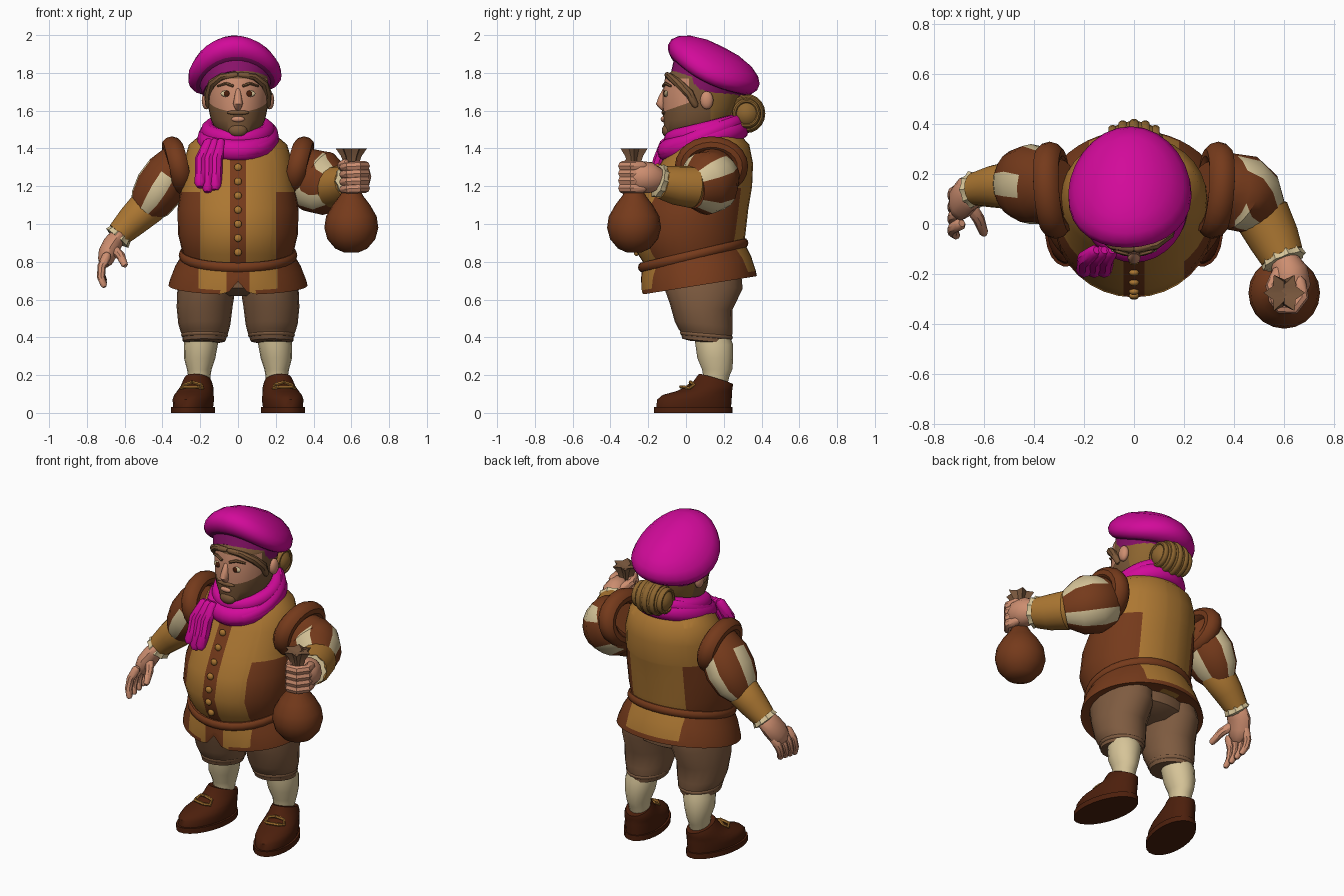
import bpy, bmesh
from math import sin, cos, pi, radians, sqrt
from mathutils import Vector, Matrix

cube = bpy.data.objects.get("Cube")
if cube:
    bpy.data.objects.remove(cube)


def material(name, *rgb):
    m = bpy.data.materials.new(name)
    m.use_nodes = True
    col = [(c / 255 / 12.92) if c < 11 else ((c / 255 + .055) / 1.055) ** 2.4 for c in rgb] + [1]
    m.diffuse_color = col
    m.node_tree.nodes["Principled BSDF"].inputs["Base Color"].default_value = col
    return m


MUSTARD = material("mustard cloth", 172, 119, 50)
BROWN = material("brown cloth", 117, 58, 27)
PINK = material("magenta wool", 210, 10, 154)
DARK_PINK = material("dark magenta band", 140, 18, 108)
SKIN = material("skin", 205, 142, 112)
STUBBLE = material("stubble", 122, 87, 56)
BREECH = material("breeches cloth", 126, 91, 64)
CREAM = material("cream linen", 214, 196, 152)
LEATHER = material("dark leather", 76, 31, 12)
HAIR = material("hair", 142, 102, 48)
made = []


def finish(name, bm, mats, rule=None, cuts=()):
    for co, no in cuts:
        bmesh.ops.bisect_plane(bm, geom=bm.verts[:] + bm.edges[:] + bm.faces[:],
                               plane_co=co, plane_no=no)
    bmesh.ops.recalc_face_normals(bm, faces=bm.faces[:])
    if rule:
        for f in bm.faces:
            f.material_index = rule(f.calc_center_median())
    me = bpy.data.meshes.new(name)
    bm.to_mesh(me)
    bm.free()
    for m in mats if isinstance(mats, tuple) else (mats,):
        me.materials.append(m)
    ob = bpy.data.objects.new(name, me)
    bpy.context.collection.objects.link(ob)
    made.append(ob)
    return ob


def skin_rings(name, rings, mats, rule=None, cuts=(), closed=False, stripe=None):
    bm = bmesh.new()
    vs = [[bm.verts.new(p) for p in r] for r in rings]
    n = len(vs[0])
    for i in range(len(vs) - (not closed)):
        a, b = vs[i], vs[(i + 1) % len(vs)]
        for j in range(n):
            f = bm.faces.new((a[j], a[(j + 1) % n], b[(j + 1) % n], b[j]))
            if stripe:
                f.material_index = stripe(i, j)
    if not closed:
        bm.faces.new(vs[0])
        bm.faces.new(vs[-1])
    return finish(name, bm, mats, rule, cuts)


def oval(z, front, back, rx, cx=0, tilt=0, n=32):
    cy, ry = (front + back) / 2, (back - front) / 2
    return [Vector((cx + rx * sin(a), cy - ry * cos(a), z - tilt * ry * cos(a)))
            for a in (2 * pi * k / n for k in range(n))]


def tube(name, pts, mat, ref=(0, 0, 1), flat=1, n=10, closed=False, tip=False, ruffle=0, stripe=None):
    P = [Vector(p[:3]) for p in pts]
    R = [p[3] for p in pts]
    if tip:  # rounded ends
        d0, d1 = (P[0] - P[1]).normalized(), (P[-1] - P[-2]).normalized()
        P = [P[0] + d0 * R[0] * .7] + P + [P[-1] + d1 * R[-1] * .7]
        R = [R[0] * .55] + R + [R[-1] * .55]
    rings, m = [], len(P)
    for i in range(m):
        t = (P[(i + 1) % m] - P[i - 1]) if closed else (P[min(i + 1, m - 1)] - P[max(i - 1, 0)])
        t.normalize()
        side = t.cross(Vector(ref)).normalized()
        up = side.cross(t)
        rings.append([P[i] + (side * cos(2 * pi * j / n) + up * flat * sin(2 * pi * j / n))
                      * R[i] * (1 + ruffle * (-1) ** j) for j in range(n)])
    return skin_rings(name, rings, mat, closed=closed, stripe=stripe)


def hoop(name, ring, r, mat, flat=1, ref=(0, 0, 1)):
    return tube(name, [(*p, r) for p in ring], mat, ref=ref, flat=flat, closed=True)


def ball(name, loc, scale, mat):
    bm = bmesh.new()
    bmesh.ops.create_uvsphere(bm, u_segments=16, v_segments=10, radius=1,
                              matrix=Matrix.Translation(loc) @ Matrix.Diagonal((*scale, 1)))
    return finish(name, bm, mat)


# Doublet: mustard panels over brown sides, with a brown button strip
TORSO = [(.74, -.19, .26, .25), (.84, -.255, .3, .292), (.95, -.293, .315, .318),
         (1.08, -.265, .33, .32), (1.2, -.205, .35, .3), (1.32, -.135, .355, .29),
         (1.42, -.075, .335, .26), (1.48, -.02, .28, .19), (1.52, .0, .22, .12)]


def doublet_colour(c):
    x = abs(c.x)
    if c.y < .05:
        return 1 if x < .042 or (x > .2 and c.z < 1.17) else 0
    return 1 if x > .18 and c.z < 1.19 else 0


def x_cuts(*xs):
    return [((s * x, 0, 0), (1, 0, 0)) for x in xs for s in (1, -1)]


skin_rings("doublet", [oval(*r) for r in TORSO], (MUSTARD, BROWN), doublet_colour,
           x_cuts(.042, .18, .2) + [((0, 0, z), (0, 0, 1)) for z in (1.17, 1.19)])
for k in range(7):
    z = .85 + .075 * k
    lo, hi = next((a, b) for a, b in zip(TORSO, TORSO[1:]) if a[0] <= z < b[0])
    y = lo[1] + (hi[1] - lo[1]) * (z - lo[0]) / (hi[0] - lo[0])
    ball("button", (0, y - .004, z), (.02, .014, .02), MUSTARD)

# Peplum with hem, front notch and belt
rings = [oval(.835, -.232, .31, .295, tilt=.23, n=48), oval(.77, -.238, .345, .335, tilt=.2, n=48),
         oval(.70, -.238, .37, .362, tilt=.17, n=48), oval(.675, -.236, .375, .368, tilt=.16, n=48),
         oval(.685, -.2, .33, .33, tilt=.16, n=48)]
for r in rings[2:]:
    for p in r:
        if p.y < 0 and abs(p.x) < .06:
            p.z += .07 * (1 - abs(p.x) / .06)


def peplum_colour(c):
    x, hem = abs(c.x), c.z - .165 * (c.y - .06) < .69
    return 0 if not hem and (.06 < x < .21 if c.y < .05 else x < .18) else 1


skin_rings("peplum", rings, (MUSTARD, BROWN), peplum_colour, x_cuts(.06, .18, .21))
hoop("belt", oval(.835, -.236, .312, .296, tilt=.235), .018, BROWN, flat=1.4)

# Breeches, stockings and shoes
skin_rings("breeches_seat", [oval(.62, -.03, .22, .12), oval(.66, -.12, .29, .27), oval(.8, -.14, .3, .28)], BREECH)
for s, side in ((1, "left"), (-1, "right")):
    leg = [(.372, .02, .22, .085, .19), (.38, -.02, .238, .113, .18), (.415, -.028, .243, .12, .175),
           (.43, -.04, .245, .127, .177), (.47, -.06, .246, .138, .178), (.56, -.085, .245, .148, .177),
           (.68, -.13, .3, .155, .165), (.78, -.12, .29, .14, .15)]
    skin_rings(side + "_breeches_leg", [oval(z, f, b, rx, s * cx, tilt=-.1, n=20) for z, f, b, rx, cx in leg], BREECH)
    hoop(side + "_knee_band", oval(.412, -.018, .234, .11, s * .177, tilt=-.1, n=20), .014, BREECH)
    sock = [(.12, .1, .21, .05, .203), (.2, .09, .232, .06, .205), (.23, .085, .245, .065, .205),
            (.29, .06, .25, .083, .203), (.36, .05, .25, .09, .197), (.44, .04, .22, .085, .19)]
    skin_rings(side + "_stocking", [oval(z, f, b, rx, s * cx, n=16) for z, f, b, rx, cx in sock], CREAM)
    shoe = [oval(z, f, b, rx, tilt=t, n=24) for z, f, b, rx, t in
            ((.03, -.2, .205, .1, 0), (.07, -.195, .208, .105, 0), (.095, -.165, .21, .1, 0),
             (.115, -.09, .21, .094, 0), (.14, -.01, .212, .085, -.1), (.168, .02, .214, .075, -.25), (.18, .032, .214, .068, -.3))]
    sole = [oval(z, -.212, .212, .112, n=24) for z in (0, .032)]
    parts = [skin_rings(side + "_shoe", shoe, LEATHER), skin_rings(side + "_sole", sole, LEATHER)]
    for k in (1, -1):
        parts.append(tube(side + "_lace", [(0, -.06, .138, .009), (k * .035, -.06, .138, .009), (k * .058, -.03, .13, .009),
                                           (k * .045, -.005, .15, .009), (0, -.015, .163, .009)], MUSTARD, n=6))
    for ob in parts:
        ob.location = (s * .238, .038, 0)
        ob.rotation_euler.z = s * radians(12)

    # Rolled shoulder wing
    wing = [Vector((s * (.325 + .025 * sin(a) + .012 * cos(a)), .135 + .15 * cos(a), 1.305 + .115 * sin(a)))
            for a in (2 * pi * k / 24 for k in range(24))]
    hoop(side + "_shoulder_wing", wing, .044, BROWN, flat=1.2, ref=(1, 0, 0))


def slashed(phase):
    return lambda i, j: 1 if (j + phase) % 5 < 2 and i > 0 else 0


# Right arm, hanging out to the side
Y = (0, 1, 0)
tube("right_sleeve", [(-.31, .14, 1.34, .1), (-.365, .15, 1.27, .125), (-.415, .16, 1.19, .133), (-.465, .16, 1.11, .115),
                      (-.5, .155, 1.06, .08)], (BROWN, CREAM), ref=Y, flat=1.2, n=20, stripe=slashed(1))
tube("right_forearm", [(-.45, .155, 1.115, .09), (-.47, .155, 1.1, .1), (-.56, .15, 1.015, .085), (-.63, .14, .945, .068)],
     MUSTARD, ref=Y, n=16)
tube("right_cuff", [(-.615, .14, .955, .06), (-.64, .137, .925, .074), (-.645, .136, .92, .05)], CREAM, ref=Y, n=20, ruffle=.06)
tube("right_palm", [(-.63, .135, .94, .045), (-.665, .12, .895, .05), (-.69, .09, .845, .05), (-.7, .07, .81, .042)],
     SKIN, ref=Y, flat=1.5, tip=True, n=12)
for k in range(4):
    y = .14 - .047 * k
    tube("right_finger", [(-.695, y, .83, .025), (-.722, y - .015, .775, .023), (-.725, y - .03, .735 - .006 * k, .021),
                          (-.71, y - .045, .70 - .008 * k, .017)], SKIN, ref=Y, n=8, tip=True)
tube("right_thumb", [(-.66, .08, .87, .026), (-.62, .02, .83, .024), (-.6, -.035, .785, .018)], SKIN, n=8, tip=True)

# Left arm, raised in front
tube("left_sleeve", [(.31, .14, 1.31, .11), (.365, .14, 1.26, .145), (.42, .125, 1.225, .16), (.475, .085, 1.2, .145),
                     (.525, .03, 1.19, .1)], (BROWN, CREAM), flat=1.08, n=20, stripe=slashed(3))
tube("left_forearm", [(.5, .055, 1.195, .09), (.512, .035, 1.195, .112), (.56, -.06, 1.205, .102), (.592, -.13, 1.22, .088)],
     MUSTARD, n=16)
tube("left_cuff", [(.588, -.12, 1.222, .08), (.6, -.15, 1.23, .088), (.602, -.155, 1.232, .06)], CREAM, n=20, ruffle=.06)
tube("left_palm", [(.6, -.14, 1.235, .055), (.62, -.19, 1.245, .075), (.63, -.25, 1.25, .076), (.63, -.29, 1.25, .055)],
     SKIN, flat=1.1, tip=True, n=12)
for k in range(4):
    z = 1.19 + .039 * k
    tube("left_finger", [(.66, -.23, z, .026), (.672, -.29, z, .027), (.638, -.335, z, .027), (.585, -.333, z - .004, .026),
                         (.555, -.295, z - .006, .022)], SKIN, n=8, tip=True)
tube("left_thumb", [(.58, -.19, 1.28, .028), (.55, -.25, 1.31, .026), (.57, -.31, 1.325, .021)], SKIN, n=8, tip=True)

# Money bag with gathered neck
tube("bag", [(.6, -.275, z, r) for z, r in ((.85, .04), (.87, .085), (.92, .127), (.98, .143), (1.04, .134),
                                          (1.1, .1), (1.15, .062), (1.2, .035))], BROWN, ref=Y, n=20)
tube("bag_neck", [(.6, -.275, z, r) for z, r in ((1.15, .028), (1.31, .03), (1.36, .045), (1.4, .068), (1.375, .03))],
     BREECH, ref=Y, n=12, ruffle=.22)

# Head and face, beard line rising towards the ears
HEAD = [(1.4, .0, .2, .09), (1.455, -.075, .17, .065), (1.485, -.112, .2, .11), (1.55, -.12, .24, .143),
        (1.62, -.123, .27, .158), (1.7, -.123, .29, .165), (1.78, -.11, .3, .165), (1.85, -.03, .27, .12)]


def head_colour(c):
    if c.y > .13 and c.z > 1.5:
        return 2
    beard = c.z < 1.595 + .35 * (c.y + .12)
    return 1 if beard or c.z > 1.77 or c.y > .015 else 0


skin_rings("head", [oval(*r) for r in HEAD], (SKIN, STUBBLE, HAIR), head_colour,
           [((0, -.12, 1.595), (0, -.35, 1)), ((0, .13, 0), (0, 1, 0)), ((0, .015, 0), (0, 1, 0)), ((0, 0, 1.77), (0, 0, 1))])
tube("nose", [(0, -.112, 1.71, .013), (0, -.128, 1.665, .02), (0, -.135, 1.638, .026), (0, -.12, 1.615, .018)],
     SKIN, ref=Y, tip=True)
ball("lips", (0, -.121, 1.555), (.036, .013, .015), SKIN)
ball("moustache", (0, -.118, 1.59), (.06, .012, .013), STUBBLE)
ball("chin", (0, -.098, 1.495), (.05, .03, .035), STUBBLE)
for s in (1, -1):
    ball("eye_white", (s * .062, -.105, 1.69), (.03, .01, .017), CREAM)
    ball("iris", (s * .06, -.113, 1.69), (.015, .006, .016), LEATHER)
    tube("eyebrow", [(s * .025, -.121, 1.73, .008), (s * .065, -.11, 1.745, .009), (s * .108, -.08, 1.73, .006)], STUBBLE, n=6)
    ball("ear", (s * .168, .11, 1.655), (.024, .035, .048), SKIN)
    tube("side_lock", [(s * .01, -.1, 1.79, .015), (s * .085, -.085, 1.78, .019), (s * .136, -.04, 1.745, .024),
                       (s * .155, .02, 1.69, .025), (s * .156, .05, 1.63, .018)], STUBBLE, ref=Y, n=8, tip=True)

# Hair bun wrapped in coiled strands
ball("bun", (0, .32, 1.585), (.122, .092, .096), HAIR)
for k in (-.085, -.045, 0, .045, .085):
    f = sqrt(1 - (k / .122) ** 2)
    coil = [Vector((k, .32 + .087 * f * cos(a), 1.585 + .091 * f * sin(a))) for a in (2 * pi * i / 20 for i in range(20))]
    hoop("bun_coil", coil, .013, HAIR, ref=(1, 0, 0), flat=1.4)

# Beret, tipped back, its sides drooping over the ears
SAG = 1.1
beret = [oval(z, -r * 1.08, r * 1.06, r, n=28) for z, r in
         ((-.115, .175), (-.06, .188), (-.05, .21), (-.03, .232), (.0, .247), (.035, .245), (.068, .22),
          (.098, .17), (.118, .09), (.122, .02))]
for r in beret:
    for p in r:
        p.z -= SAG * p.x ** 2
hat = skin_rings("beret", beret, (PINK, DARK_PINK), lambda c: 1 if c.z + SAG * c.x ** 2 < -.045 else 0)
hat.location = (-.02, .143, 1.827)
hat.rotation_euler = (radians(-27), radians(-4), 0)

# Scarf with hanging end
hoop("scarf_lower", oval(1.445, -.1, .28, .165, tilt=.3), .054, PINK, flat=1.1)
hoop("scarf_upper", oval(1.495, -.075, .27, .155, tilt=.25), .042, PINK, flat=1.1)
hoop("scarf_fold", oval(1.465, -.118, .285, .178, cx=.004, tilt=.4), .034, PINK, flat=1.2)
for x, z in ((-.115, 1.2), (-.155, 1.19), (-.195, 1.215)):
    tube("scarf_end", [(x * .8, -.11, 1.43, .028), (x, -.14, 1.34, .034), (x, -.16, 1.27, .032), (x - .005, -.185, z, .032)],
         PINK, ref=Y, n=8, tip=True)

# Smooth shading with sharp edges kept
bpy.ops.object.select_all(action='DESELECT')
for ob in made:
    ob.select_set(True)
bpy.context.view_layer.objects.active = made[0]
bpy.ops.object.shade_smooth_by_angle(angle=radians(40))
